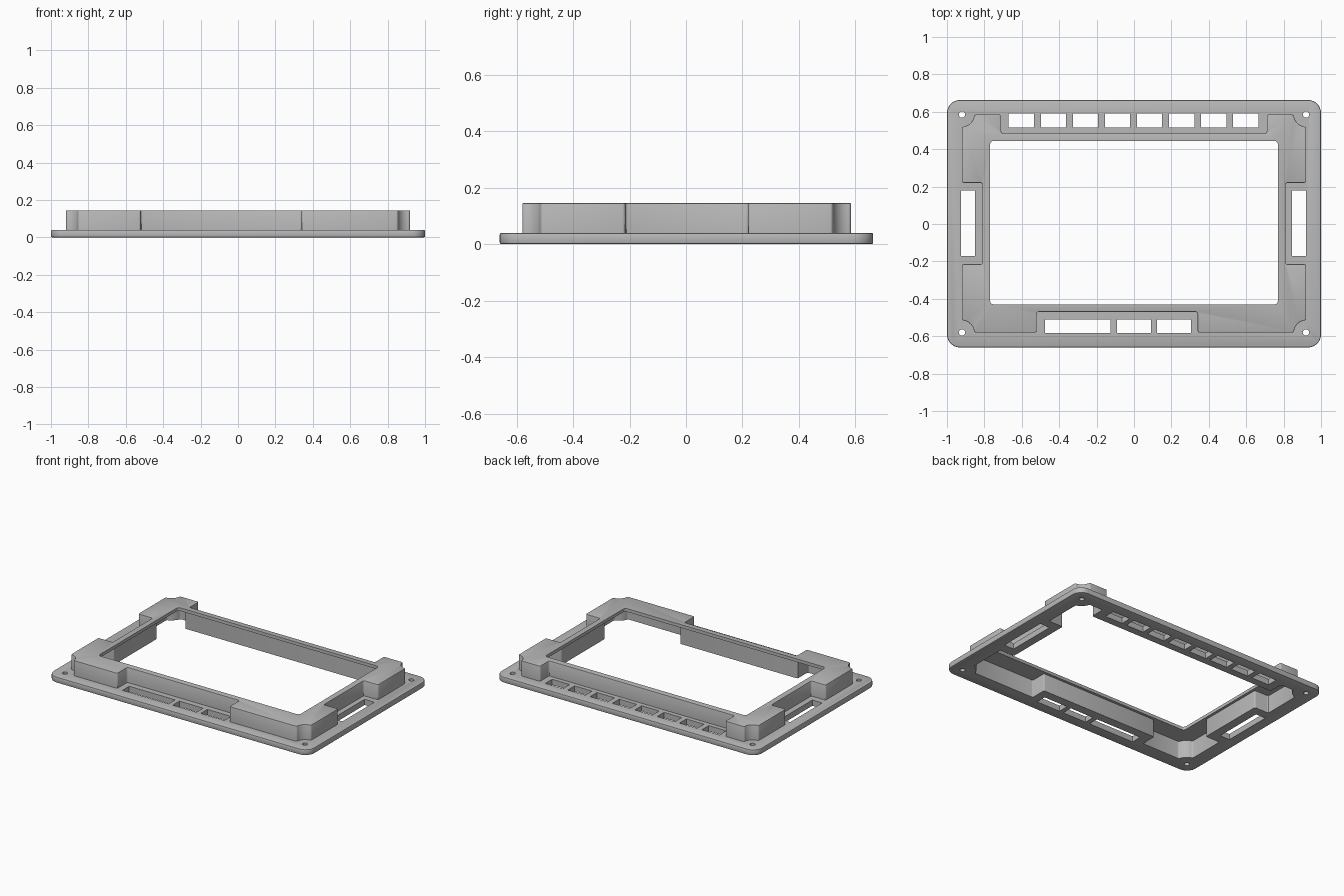
import bpy, bmesh
from math import radians, sin, cos, asin, degrees

if "Cube" in bpy.data.objects:
    bpy.data.objects.remove(bpy.data.objects["Cube"], do_unlink=True)

FLANGE_TOP, ROOF_UNDER, TOP = 0.04, 0.123, 0.145
WALL = 0.022
BOX_X, BACK, FRONT = 0.92, 0.585, -0.58     # raised body extents, also screw centres

grey = bpy.data.materials.new("satin grey")
grey.use_nodes = True
colour = (0.48, 0.48, 0.48, 1)
grey.diffuse_color = colour
grey.node_tree.nodes["Principled BSDF"].inputs["Base Color"].default_value = colour


def add_prism(bm, points, z0, z1):
    """Extrude a flat outline between two heights."""
    face = bm.faces.new([bm.verts.new((x, y, z0)) for x, y in points])
    ring = bmesh.ops.extrude_face_region(bm, geom=[face])["geom"]
    for v in ring:
        if isinstance(v, bmesh.types.BMVert):
            v.co.z = z1


def make_object(name, prisms, fillet=0, rim=0, segments=3):
    """Prisms with rounded upright corners and softened rims."""
    bm = bmesh.new()
    for points, z0, z1 in prisms:
        add_prism(bm, points, z0, z1)
    bmesh.ops.recalc_face_normals(bm, faces=bm.faces)
    if fillet:
        upright = [e for e in bm.edges
                   if abs(e.verts[0].co.z - e.verts[1].co.z) > 0.001
                   and e.calc_face_angle() > radians(45)]
        bmesh.ops.bevel(bm, geom=upright, offset=fillet, segments=segments,
                        profile=0.5, affect='EDGES')
    if rim:
        rims = [e for e in bm.edges
                if abs(e.verts[0].co.z - e.verts[1].co.z) < 0.001]
        bmesh.ops.bevel(bm, geom=rims, offset=rim, segments=2,
                        profile=0.5, affect='EDGES')
    mesh = bpy.data.meshes.new(name)
    bm.to_mesh(mesh)
    bm.free()
    mesh.materials.append(grey)
    obj = bpy.data.objects.new(name, mesh)
    bpy.context.collection.objects.link(obj)
    return obj


def rect(x0, x1, y0, y1):
    return [(x0, y0), (x1, y0), (x1, y1), (x0, y1)]


def circle(cx, cy, r, n=20):
    return [(cx + r * cos(radians(360 * i / n)), cy + r * sin(radians(360 * i / n)))
            for i in range(n)]


def notch(cx, cy, base, d):
    """Concave corner arc around a screw hole."""
    r = 0.065 + d
    a = degrees(asin(d / r))
    angles = [radians(base + 90 - a - (90 - 2 * a) * i / 8) for i in range(9)]
    return [(cx + r * cos(t), cy + r * sin(t)) for t in angles]


def body_outline(d):
    """Raised body outline, shrunk inwards by d."""
    x, side = BOX_X - d, 0.81 - d
    lo, hi = -0.215 - d, 0.22 + d
    pts = notch(-BOX_X, FRONT, 0, d)
    pts += [(-0.52 - d, FRONT + d), (-0.52 - d, -0.47 + d),
            (0.34 + d, -0.47 + d), (0.34 + d, FRONT + d)]
    pts += notch(BOX_X, FRONT, 90, d)
    pts += [(x, lo), (side, lo), (side, hi), (x, hi)]
    pts += notch(BOX_X, BACK, 180, d)
    pts += [(0.71 + d, BACK - d), (0.71 + d, 0.485 - d),
            (-0.71 - d, 0.485 - d), (-0.71 - d, BACK - d)]
    pts += notch(-BOX_X, BACK, 270, d)
    pts += [(-x, hi), (-side, hi), (-side, lo), (-x, lo)]
    return pts


def boolean(target, tool, operation):
    tool.hide_render = True
    mod = target.modifiers.new(operation.lower(), 'BOOLEAN')
    mod.operation, mod.solver, mod.object = operation, 'EXACT', tool
    bpy.ops.object.select_all(action='DESELECT')
    bpy.context.view_layer.objects.active = target
    target.select_set(True)
    bpy.ops.object.modifier_apply(modifier=mod.name)
    bpy.data.objects.remove(tool, do_unlink=True)


# Flange plate and raised body
bezel = make_object("bezel_frame", [(rect(-1, 1, -0.66, 0.663), 0, FLANGE_TOP)],
                    fillet=0.07, rim=0.006, segments=8)
body = make_object("raised_body", [(body_outline(0), 0.02, TOP)], fillet=0.01, rim=0.003)
boolean(bezel, body, 'UNION')

# Hollow underside and display opening
cavity = make_object("cavity_cutter", [(body_outline(WALL), -0.1, ROOF_UNDER)], fillet=0.01)
boolean(bezel, cavity, 'DIFFERENCE')
opening = make_object("opening_cutter", [(rect(-0.77, 0.77, -0.43, 0.445), 0.05, 0.3)],
                      fillet=0.02)
boolean(bezel, opening, 'DIFFERENCE')

# Slots and screw holes through the flange
holes = [rect(-0.67 + 0.1715 * i, -0.535 + 0.1715 * i, 0.515, 0.59) for i in range(8)]
holes += [rect(x0, x1, -0.583, -0.51)
          for x0, x1 in ((-0.477, -0.125), (-0.092, 0.09), (0.122, 0.305))]
holes += [rect(-0.925, -0.85, -0.17, 0.18), rect(0.845, 0.92, -0.17, 0.18)]
holes += [circle(s * BOX_X, y, 0.017) for s in (-1, 1) for y in (FRONT, BACK)]
slots = make_object("slot_cutter", [(h, -0.1, 0.1) for h in holes])
boolean(bezel, slots, 'DIFFERENCE')

bpy.ops.object.shade_smooth_by_angle(angle=radians(30))
